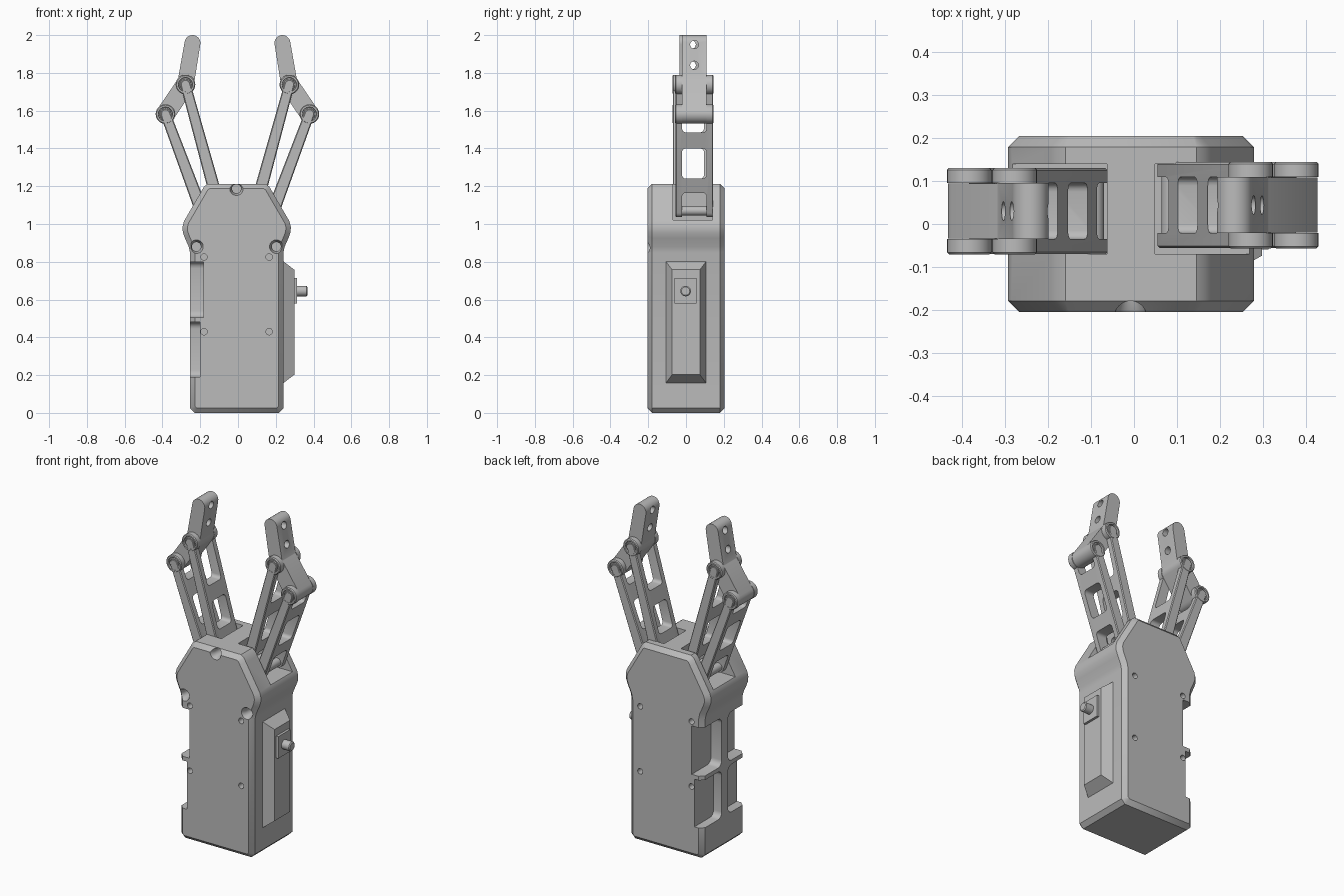
import bpy, bmesh
from math import sin, cos, pi, atan2, radians
from mathutils import Vector, Matrix

if "Cube" in bpy.data.objects:
    bpy.data.objects.remove(bpy.data.objects["Cube"])

grey = bpy.data.materials.new("plain_grey")
grey.use_nodes = True
grey.diffuse_color = (0.5, 0.5, 0.5, 1)
grey.node_tree.nodes["Principled BSDF"].inputs["Base Color"].default_value = (0.5, 0.5, 0.5, 1)


def finish(name, bm):
    bmesh.ops.recalc_face_normals(bm, faces=bm.faces)
    me = bpy.data.meshes.new(name)
    bm.to_mesh(me)
    bm.free()
    me.materials.append(grey)
    ob = bpy.data.objects.new(name, me)
    bpy.context.collection.objects.link(ob)
    return ob


def activate(ob):
    bpy.ops.object.select_all(action='DESELECT')
    ob.select_set(True)
    bpy.context.view_layer.objects.active = ob


def smooth(ob):
    activate(ob)
    bpy.ops.object.shade_smooth_by_angle(angle=radians(32))


def combine(ob, other, op='DIFFERENCE'):
    other.hide_render = True
    mod = ob.modifiers.new("cut", 'BOOLEAN')
    mod.operation, mod.object, mod.solver = op, other, 'EXACT'
    activate(ob)
    bpy.ops.object.modifier_apply(modifier=mod.name)
    bpy.data.objects.remove(other)


def box(name, lo, hi, radius=0):
    """Box between two corners; edges along x may be rounded."""
    lo, hi = Vector(lo), Vector(hi)
    bm = bmesh.new()
    bmesh.ops.create_cube(bm, size=1)
    for v in bm.verts:
        v.co = (lo + hi) / 2 + v.co * (hi - lo)
    if radius:
        edges = [e for e in bm.edges if abs(e.verts[0].co.x - e.verts[1].co.x) > 1e-4]
        bmesh.ops.bevel(bm, geom=edges, offset=radius, segments=4, profile=0.5, affect='EDGES')
    return finish(name, bm)


def prism(name, outline, y0, y1, chamfer=0):
    """Outline in x and z pushed along y, with chamfered rims."""
    bm = bmesh.new()
    cap = bm.faces.new([bm.verts.new((x, y0, z)) for x, z in outline])
    top = bmesh.ops.extrude_face_region(bm, geom=[cap], use_keep_orig=True)
    for v in top["geom"]:
        if isinstance(v, bmesh.types.BMVert):
            v.co.y = y1
    if chamfer:
        rims = [e for e in bm.edges if abs(e.verts[0].co.y - e.verts[1].co.y) < 1e-5]
        bmesh.ops.recalc_face_normals(bm, faces=bm.faces)
        bmesh.ops.bevel(bm, geom=rims, offset=chamfer, segments=1, affect='EDGES')
    return finish(name, bm)


def capsule(p, q, rp, rq, n=12):
    """Rounded bar outline from p to q."""
    a = atan2(q[1] - p[1], q[0] - p[0])
    pts = []
    for c, r, start in ((q, rq, a - pi / 2), (p, rp, a + pi / 2)):
        for i in range(n + 1):
            t = start + pi * i / n
            pts.append((c[0] + r * cos(t), c[1] + r * sin(t)))
    return pts


def lathe(name, profile, at, axis):
    """Spin (radius, height) points round an axis."""
    bm = bmesh.new()
    vs = [bm.verts.new((r, 0, h)) for r, h in profile]
    es = [bm.edges.new(pair) for pair in zip(vs, vs[1:])]
    bmesh.ops.spin(bm, geom=vs + es, cent=(0, 0, 0), axis=(0, 0, 1),
                   angle=2 * pi, steps=28, use_merge=False)
    bmesh.ops.remove_doubles(bm, verts=bm.verts, dist=1e-5)
    turn = Vector((0, 0, 1)).rotation_difference(Vector(axis)).to_matrix().to_4x4()
    bmesh.ops.transform(bm, matrix=Matrix.Translation(at) @ turn, verts=bm.verts)
    return finish(name, bm)


# Housing
CX, DEPTH = -0.007, 0.205
half = [(0.222, 0), (0.2475, 0.025), (0.2475, 0.85), (0.254, 0.88), (0.274, 0.925),
        (0.285, 0.955), (0.287, 0.985), (0.279, 1.015), (0.186, 1.175),
        (0.173, 1.198), (0.153, 1.213)]
outline = [(CX + x, z) for x, z in half] + [(CX - x, z) for x, z in reversed(half)]
housing = prism("housing", outline, -DEPTH, DEPTH, 0.026)

# Finger slots in the top
for s in (-1, 1):
    xs = sorted((CX + s * 0.056, CX + s * 0.5))
    combine(housing, box("slot_cutter", (xs[0], -0.07, 1.02), (xs[1], 0.14, 1.5)))

# Side notches, leaving a rib in the middle
for z0, z1, x in ((0.505, 0.8, -0.182), (0.19, 0.48, -0.2)):
    for y0, y1 in ((-0.4, -0.04), (0.02, 0.4)):
        combine(housing, box("notch_cutter", (-0.5, y0, z0), (x, y1, z1), 0.035))

# Small screw holes, front and back
for s in (-1, 1):
    for x in (-0.18, 0.165):
        for z in (0.43, 0.825):
            combine(housing, lathe("hole_cutter", [(0, -0.04), (0.017, -0.04), (0.017, 0.1), (0, 0.1)],
                                   (x, s * DEPTH, z), (0, s, 0)))

# Large countersunk screw seats
seat = [(0, -0.09), (0.024, -0.09), (0.024, -0.03), (0.036, 0), (0.036, 0.1), (0, 0.1)]
for x, z in ((-0.22, 0.88), (0.203, 0.88), (-0.008, 1.187)):
    combine(housing, lathe("seat_cutter", seat, (x, -DEPTH, z), (0, -1, 0)))
smooth(housing)

# Side panel with sloping rims
bm = bmesh.new()
bmesh.ops.create_cube(bm, size=2)
for v in bm.verts:
    outer = v.co.x > 0
    v.co = (0.298 if outer else 0.23,
            v.co.y * (0.074 if outer else 0.113),
            0.48 + v.co.z * (0.278 if outer else 0.33))
finish("side_panel", bm)
box("knob_plate", (0.29, -0.06, 0.58), (0.313, 0.056, 0.713))
smooth(lathe("knob", [(0, 0), (0.028, 0), (0.028, 0.062), (0.022, 0.067), (0, 0.067)],
             (0.3, -0.002, 0.645), (1, 0, 0)))

# Fingers
MID = -0.003
TIP_Y, LINK_Y = 0.065, 0.1
boss = [(0, 0), (0.052, 0), (0.052, 0.031), (0.047, 0.036), (0.038, 0.036),
        (0.036, 0.026), (0.031, 0.026), (0.029, 0.033), (0, 0.033)]


def finger(s, side):
    yc = 0.037 + s * 0.007

    def at(x, z):
        return (MID + s * x, z)
    knuckle, elbow, tip = at(0.275, 1.738), at(0.381, 1.582), at(0.238, 1.958)

    # Bent fingertip with two cross holes
    top = prism(side + "_fingertip", capsule(knuckle, tip, 0.044, 0.042), yc - TIP_Y, yc + TIP_Y)
    combine(top, prism("lower", capsule(knuckle, elbow, 0.05, 0.05),
                       yc - TIP_Y + 0.001, yc + TIP_Y - 0.001), 'UNION')
    for z in (1.84, 1.95):
        combine(top, lathe("hole_cutter", [(0, -0.2), (0.022, -0.2), (0.022, 0.2), (0, 0.2)],
                           (tip[0], yc, z), (1, 0, 0)))
    smooth(top)

    # Forked links with windows
    for name, joint, pivot in (("inner", knuckle, at(0.092, 1.07)),
                               ("outer", elbow, at(0.19, 1.07))):
        link = prism(side + "_" + name + "_link", capsule(pivot, joint, 0.034, 0.027),
                     yc - LINK_Y, yc + LINK_Y, 0.005)
        for z0, z1 in ((0.8, 1.165), (1.24, 1.4), (1.485, 2)):
            combine(link, box("window_cutter", (-1, yc - TIP_Y, z0), (1, yc + TIP_Y, z1), 0.02))
        smooth(link)
        # Joint bosses and lower pin
        for d in (-1, 1):
            smooth(lathe(side + "_" + name + "_boss", boss,
                         (joint[0], yc + d * TIP_Y, joint[1]), (0, d, 0)))
        smooth(lathe(side + "_" + name + "_pin", [(0, -LINK_Y), (0.025, -LINK_Y), (0.025, LINK_Y), (0, LINK_Y)],
                     (pivot[0], yc, pivot[1]), (0, 1, 0)))


finger(1, "left")
finger(-1, "right")
